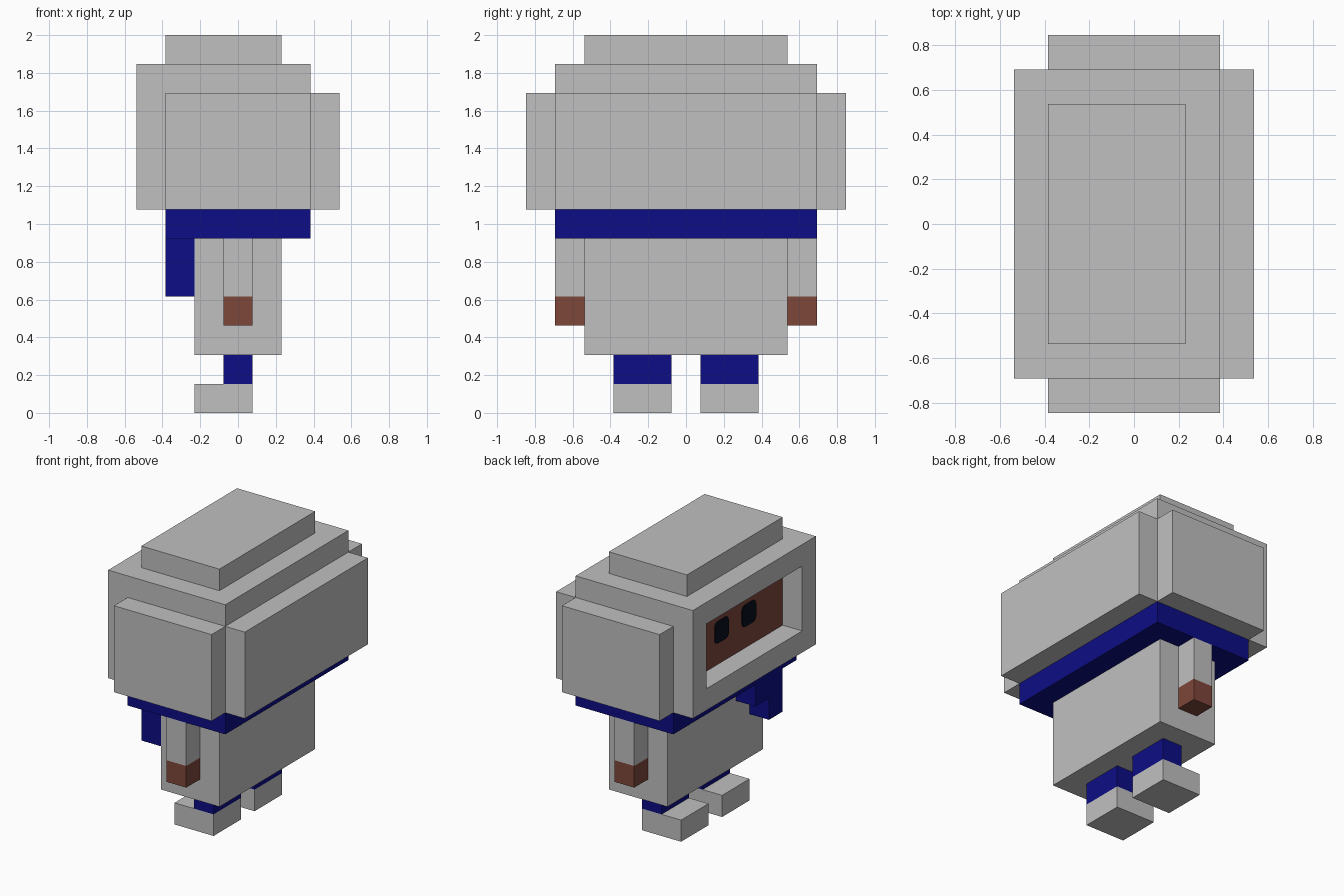
import bpy
import bmesh
from mathutils import Vector

U = 2 / 13  # one block of the grid the figure is built on

if "Cube" in bpy.data.objects:
    bpy.data.objects.remove(bpy.data.objects["Cube"], do_unlink=True)


def make_material(name, rgb):
    mat = bpy.data.materials.new(name)
    mat.use_nodes = True
    color = (*rgb, 1)
    mat.diffuse_color = color
    mat.node_tree.nodes["Principled BSDF"].inputs["Base Color"].default_value = color
    return mat


GREY = make_material("grey cloth", (0.53, 0.53, 0.53))
BLUE = make_material("navy cloth", (0.004, 0.004, 0.24))
SKIN = make_material("brown skin", (0.21, 0.063, 0.043))
DARK = make_material("dark eye", (0.003, 0.004, 0.012))


def block_mesh(x, y, z):
    """Box spanning the given (low, high) ranges, in blocks."""
    bm = bmesh.new()
    bmesh.ops.create_cube(bm, size=1)
    for v in bm.verts:
        v.co = Vector([U * (r[0] if c < 0 else r[1]) for c, r in zip(v.co, (x, y, z))])
    return bm


def finish(name, bm, *materials):
    mesh = bpy.data.meshes.new(name)
    bm.to_mesh(mesh)
    bm.free()
    for mat in materials:
        mesh.materials.append(mat)
    obj = bpy.data.objects.new(name, mesh)
    bpy.context.collection.objects.link(obj)
    return obj


def block(name, x, y, z, mat):
    return finish(name, block_mesh(x, y, z), mat)


def block_pair(name, x, y, z, mat):
    """The same box on both sides of the y = 0 plane."""
    block("front_" + name, x, (-y[1], -y[0]), z, mat)
    block("rear_" + name, x, y, z, mat)


# Hood with a recessed opening that shows the face
bm = block_mesh((-3.5, 2.5), (-4.5, 4.5), (7, 12))
bm.normal_update()
opening = min(bm.faces, key=lambda f: f.normal.x)
bmesh.ops.inset_region(bm, faces=[opening], thickness=U, use_even_offset=True)
pushed = bmesh.ops.extrude_discrete_faces(bm, faces=[opening])["faces"][0]
for v in pushed.verts:
    v.co.x += U
pushed.material_index = 1
bmesh.ops.recalc_face_normals(bm, faces=bm.faces)
finish("hood", bm, GREY, SKIN)

# Raised layers around the hood
block("hood_crown", (-2.5, 1.5), (-3.5, 3.5), (12, 13), GREY)
block("hood_back_panel", (2.5, 3.5), (-4.5, 4.5), (7, 11), GREY)
block_pair("hood_side_panel", (-2.5, 2.5), (4.5, 5.5), (7, 11), GREY)

# Eyes: thin plates with clipped corners
for name, y in (("front_eye", -1), ("rear_eye", 1)):
    bm = block_mesh((-2.55, -2.5), (y - 0.5, y + 0.5), (9, 10))
    corners = [e for e in bm.edges if abs(e.verts[0].co.x - e.verts[1].co.x) > 0.001]
    bmesh.ops.bevel(bm, geom=corners, offset=U * 0.2, segments=2, profile=0.5,
                    affect='EDGES')
    finish(name, bm, DARK)

# Scarf with its stepped hanging end
block("scarf", (-2.5, 2.5), (-4.5, 4.5), (6, 7), BLUE)
block("scarf_tail", (-2.5, -1.5), (-3.5, -2.5), (4, 6), BLUE)
block("scarf_knot", (-2.5, -1.5), (-2.5, -1.5), (5, 6), BLUE)

# Body and limbs
block("body", (-1.5, 1.5), (-3.5, 3.5), (2, 6), GREY)
block_pair("arm", (-0.5, 0.5), (3.5, 4.5), (4, 6), GREY)
block_pair("hand", (-0.5, 0.5), (3.5, 4.5), (3, 4), SKIN)
block_pair("leg", (-0.5, 0.5), (0.5, 2.5), (1, 2), BLUE)
block_pair("boot", (-1.5, 0.5), (0.5, 2.5), (0, 1), GREY)
